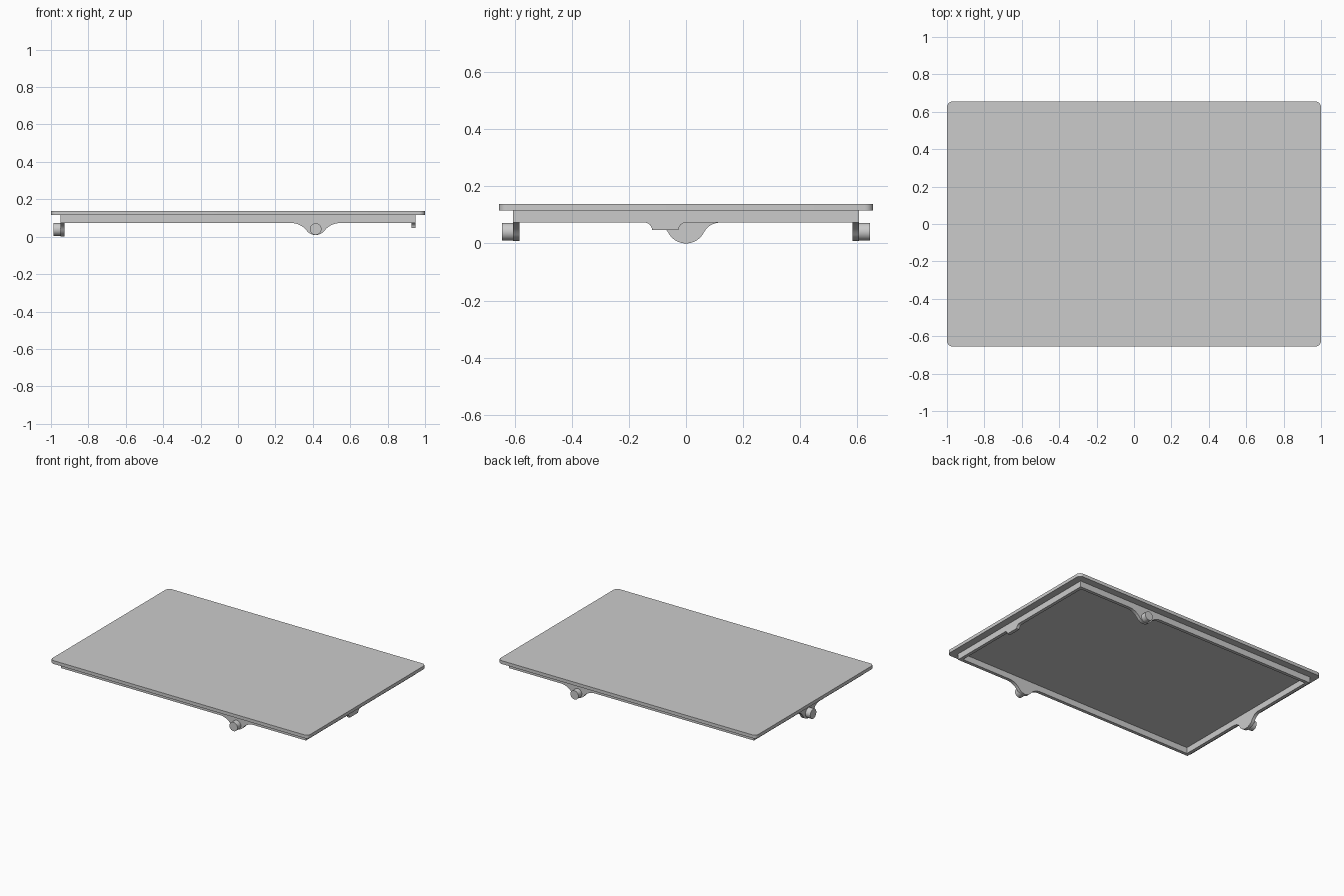
import bpy, bmesh, math
from mathutils import Vector

cube = bpy.data.objects.get("Cube")
if cube:
    bpy.data.objects.remove(cube)

grey = bpy.data.materials.new("plain grey")
grey.use_nodes = True
grey.diffuse_color = (0.6, 0.6, 0.6, 1)
grey.node_tree.nodes["Principled BSDF"].inputs["Base Color"].default_value = (0.6, 0.6, 0.6, 1)

HALF_X, HALF_Y = 1.0, 0.655        # lid plate
WALL_X, WALL_Y = 0.95, 0.605       # outer faces of the rim
THICK = 0.023
RIM_LOW, PLATE_LOW, PLATE_TOP = 0.073, 0.115, 0.138


def extrude(name, points, offset):
    """Closed outline swept along an offset."""
    bm = bmesh.new()
    face = bm.faces.new([bm.verts.new(p) for p in points])
    result = bmesh.ops.extrude_face_region(bm, geom=[face], use_keep_orig=True)
    moved = [v for v in result["geom"] if isinstance(v, bmesh.types.BMVert)]
    bmesh.ops.translate(bm, verts=moved, vec=Vector(offset))
    bmesh.ops.recalc_face_normals(bm, faces=bm.faces)
    mesh = bpy.data.meshes.new(name)
    bm.to_mesh(mesh)
    bm.free()
    mesh.shade_smooth()
    mesh.set_sharp_from_angle(angle=math.radians(30))
    mesh.materials.append(grey)
    obj = bpy.data.objects.new(name, mesh)
    bpy.context.collection.objects.link(obj)
    return obj


def arc(cx, cy, r, start, end, steps=10):
    angles = [math.radians(start + (end - start) * i / steps) for i in range(steps + 1)]
    return [(cx + r * math.cos(a), cy + r * math.sin(a)) for a in angles]


def round_tab(centre, half, low, r):
    """Round lobe blending into the rim through tangent fillets."""
    depth = RIM_LOW - low
    reach = (depth ** 2 + half ** 2) / (2 * depth)
    fillet = reach - r
    turn = math.degrees(math.asin(half / reach))
    return (arc(centre - half, RIM_LOW - fillet, fillet, 90, 90 - turn)
            + arc(centre, low + r, r, 270 - turn, 270 + turn, 20)[1:-1]
            + arc(centre + half, RIM_LOW - fillet, fillet, 90 + turn, 90))


def flat_tab(start, end, low):
    """Shallow tab with quarter-round fillets at both ends."""
    r = RIM_LOW - low
    return arc(start, low, r, 90, 0, 6) + arc(end, low, r, 180, 90, 6)


def place(axis, along, out, z):
    return (along, out, z) if axis == "y" else (out, along, z)


def wall(name, axis, sign, half_length, tab):
    outer = sign * (WALL_Y if axis == "y" else WALL_X)
    outline = ([(-half_length, PLATE_LOW), (-half_length, RIM_LOW)] + tab
               + [(half_length, RIM_LOW), (half_length, PLATE_LOW)])
    extrude(name, [place(axis, s, outer, z) for s, z in outline],
            place(axis, 0, -sign * THICK, 0))


def pin(name, axis, sign, along, z, r, length):
    outer = sign * (WALL_Y if axis == "y" else WALL_X)
    circle = arc(along, z, r, 0, 360, 32)[:-1]
    extrude(name, [place(axis, s, outer, h) for s, h in circle],
            place(axis, 0, sign * length, 0))


# Lid plate with rounded corners
R = 0.03
corners = [(1, 1, 0), (-1, 1, 90), (-1, -1, 180), (1, -1, 270)]
plate = [p for sx, sy, a in corners
         for p in arc(sx * (HALF_X - R), sy * (HALF_Y - R), R, a, a + 90, 8)]
extrude("lid_plate", [(x, y, PLATE_LOW) for x, y in plate], (0, 0, PLATE_TOP - PLATE_LOW))

# Front and back rim walls with their lobes and pins
for label, sign in (("front", -1), ("back", 1)):
    wall(label + "_rim_wall", "y", sign, WALL_X, round_tab(0.415, 0.13, 0.009, 0.06))
    pin(label + "_pin", "y", sign, 0.415, 0.041, 0.031, 0.038)

# Side rim walls fit between them: lobe and pin on -x, shallow tab on +x
side_half = WALL_Y - THICK
wall("right_rim_wall", "x", -1, side_half, round_tab(0, 0.12, 0, 0.07))
pin("right_pin", "x", -1, 0, 0.039, 0.034, 0.037)
wall("left_rim_wall", "x", 1, side_half, flat_tab(-0.145, 0, 0.047))
